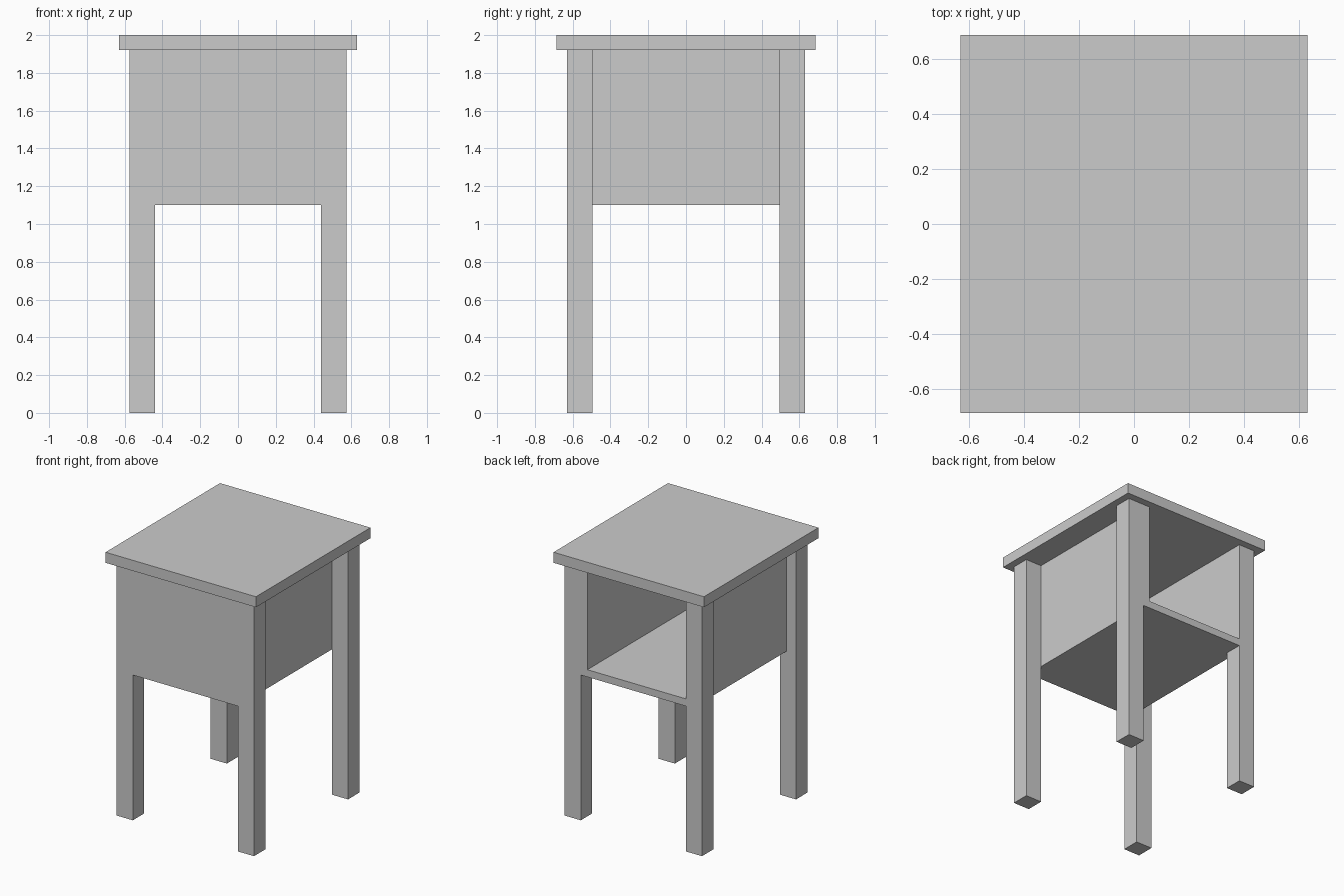
import bpy

if "Cube" in bpy.data.objects:
    bpy.data.objects.remove(bpy.data.objects["Cube"])


def box(name, x, y, z):
    """Axis-aligned box from (min, max) ranges."""
    bpy.ops.mesh.primitive_cube_add(
        size=1, location=[(a + b) / 2 for a, b in (x, y, z)])
    obj = bpy.context.object
    obj.name = name
    obj.scale = [b - a for a, b in (x, y, z)]
    bpy.ops.object.transform_apply(location=False, rotation=False, scale=True)
    return obj


LEG_X, LEG_Y, LEG_W = 0.575, 0.63, 0.135
TOP_Z, BASE_Z, BOARD = 1.92, 1.1, 0.055
IN_X = LEG_X - LEG_W

# Overhanging table top
box("table_top", (-0.63, 0.63), (-0.685, 0.685), (TOP_Z, 2.0))

# Four square legs running up to the top
for sx, side in ((-1, "left"), (1, "right")):
    for sy, end in ((-1, "front"), (1, "back")):
        x = sorted((sx * LEG_X, sx * IN_X))
        y = sorted((sy * LEG_Y, sy * (LEG_Y - LEG_W)))
        box(f"{end}_{side}_leg", x, y, (0, TOP_Z))

# Side panels: the left one sits between its legs, the right one just inside them
box("left_panel", (-IN_X - BOARD, -IN_X), (-LEG_Y, LEG_Y), (BASE_Z, TOP_Z))
box("right_panel", (IN_X - BOARD, IN_X), (-LEG_Y, LEG_Y), (BASE_Z, TOP_Z))

# Front panel flush with the legs, back left open
box("front_panel", (-IN_X, IN_X - BOARD), (-LEG_Y, -LEG_Y + BOARD), (BASE_Z, TOP_Z))

# Shelf floor of the compartment
box("shelf", (-IN_X, IN_X - BOARD), (-LEG_Y + BOARD, LEG_Y), (BASE_Z, BASE_Z + BOARD))
